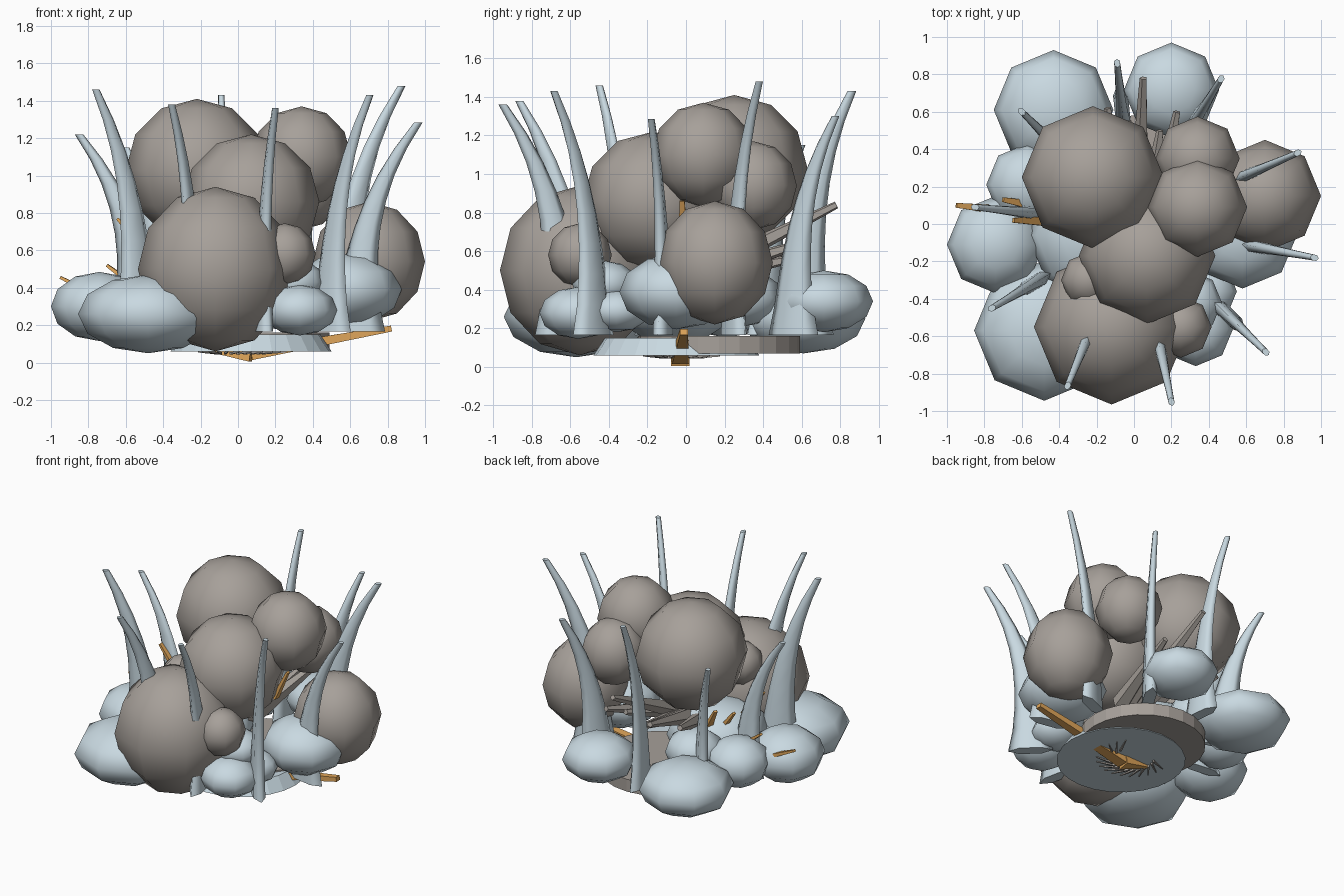
import bpy, bmesh, math
from mathutils import Vector

cube = bpy.data.objects.get("Cube")
if cube:
    bpy.data.objects.remove(cube, do_unlink=True)


def material(name, rgb):
    m = bpy.data.materials.new(name)
    m.use_nodes = True
    m.diffuse_color = (*rgb, 1)
    m.node_tree.nodes["Principled BSDF"].inputs["Base Color"].default_value = (*rgb, 1)
    return m


STONE = material("warm grey", (0.385, 0.352, 0.322))
ICE = material("pale blue", (0.585, 0.695, 0.755))
AMBER = material("orange", (0.76, 0.39, 0.105))


def finish(bm, name, mat, smooth):
    bmesh.ops.recalc_face_normals(bm, faces=bm.faces)
    me = bpy.data.meshes.new(name)
    bm.to_mesh(me)
    bm.free()
    me.materials.append(mat)
    for p in me.polygons:
        p.use_smooth = smooth and len(p.vertices) < 5
    ob = bpy.data.objects.new(name, me)
    bpy.context.collection.objects.link(ob)


def blob(name, mat, x, y, z, r, rz):
    bm = bmesh.new()
    bmesh.ops.create_uvsphere(bm, u_segments=8, v_segments=6, radius=1)
    bmesh.ops.scale(bm, vec=(r, r, rz), verts=bm.verts)
    bmesh.ops.translate(bm, vec=(x, y, z), verts=bm.verts)
    finish(bm, name, mat, True)


def disc(name, mat, x, y, low, high, r_low, r_high):
    bm = bmesh.new()
    bmesh.ops.create_cone(bm, cap_ends=True, segments=24, radius1=r_low,
                          radius2=r_high, depth=high - low)
    bmesh.ops.translate(bm, vec=(x, y, (low + high) / 2), verts=bm.verts)
    finish(bm, name, mat, False)


def loft(name, mat, rings, smooth):
    """Skin a list of equal vertex loops and cap both ends."""
    bm = bmesh.new()
    loops = [[bm.verts.new(p) for p in ring] for ring in rings]
    n = len(loops[0])
    for a, b in zip(loops, loops[1:]):
        for i in range(n):
            j = (i + 1) % n
            bm.faces.new((a[i], a[j], b[j], b[i]))
    bm.faces.new(loops[0])
    bm.faces.new(loops[-1])
    finish(bm, name, mat, smooth)


def section(centre, u, v, a, b, n, phase=0.0):
    angles = [math.tau * (i + phase) / n for i in range(n)]
    return [centre + u * a * math.cos(t) + v * b * math.sin(t) for t in angles]


# Straight tapered twig between two points
def twig(name, mat, start, end, r1, r2, flat=1.0, n=5):
    s, e = Vector(start), Vector(end)
    d = (e - s).normalized()
    u = d.cross(Vector((0, 0, 1))).normalized()
    v = d.cross(u)
    loft(name, mat, [section(s, u, v, r1, r1 * flat, n, 0.5),
                     section(e, u, v, r2, r2 * flat, n, 0.5)], False)


# Curved blade: upright root, leaning out to the tip, wide along its radius
def spike(name, x, y, z, root, steps=8):
    out = Vector((x, y, 0)).normalized()
    side = Vector((-out.y, out.x, 0))
    reach = math.hypot(x, y)
    rings = []
    for i in range(steps + 1):
        t = i / steps
        centre = out * (root + (reach - root) * t ** 2.6)
        centre.z = 0.165 + (z - 0.165) * t
        rings.append(section(centre, out, side, 0.15 - 0.127 * t ** 0.68,
                             0.046 - 0.028 * t, 6))
    loft(name, ICE, rings, True)


# Rounded boulders
boulders = [
    (-0.12, -0.55, 0.5, 0.415, 0.44), (0.07, -0.17, 0.86, 0.365, 0.36),
    (-0.22, 0.25, 1.03, 0.38, 0.38), (0.34, 0.09, 1.1, 0.265, 0.27),
    (0.34, 0.35, 0.94, 0.225, 0.23), (0.7, 0.15, 0.54, 0.3, 0.32),
    (0.25, -0.55, 0.58, 0.165, 0.165), (-0.24, -0.3, 0.76, 0.15, 0.15),
]
for i, b in enumerate(boulders):
    blob(f"boulder_{i + 1}", STONE, *b)

# Flattened pale cushions around the base, with a mound in the middle
cushions = [
    (-0.74, -0.11, 0.3, 0.26, 0.185), (-0.48, -0.57, 0.26, 0.375, 0.21),
    (-0.43, 0.61, 0.25, 0.32, 0.18), (0.2, 0.715, 0.34, 0.255, 0.16),
    (-0.57, 0.21, 0.32, 0.22, 0.17), (0.58, -0.05, 0.39, 0.295, 0.195),
    (0.33, -0.56, 0.28, 0.2, 0.135), (0.38, -0.36, 0.29, 0.17, 0.11),
    (0.3, -0.42, 0.43, 0.17, 0.12), (-0.28, 0.3, 0.36, 0.2, 0.15),
    (-0.22, -0.06, 0.35, 0.35, 0.22),
]
for i, c in enumerate(cushions):
    blob(f"cushion_{i + 1}", ICE, *c)

# Ring of spikes: tip position and root radius
spikes = [
    (-0.85, 0.09, 1.22, 0.54), (-0.76, -0.45, 1.46, 0.62),
    (-0.355, -0.865, 1.38, 0.63), (0.2, -0.95, 1.36, 0.65),
    (0.705, -0.685, 1.43, 0.69), (0.965, -0.18, 1.285, 0.65),
    (0.875, 0.38, 1.48, 0.62), (0.465, 0.775, 1.3, 0.65),
    (-0.09, 0.86, 1.43, 0.62), (-0.6, 0.6, 1.15, 0.6),
]
for i, s in enumerate(spikes):
    spike(f"spike_{i + 1}", *s)

# Base plates
disc("stone_plate", STONE, 0.07, 0.17, 0.07, 0.16, 0.42, 0.42)
disc("pale_plate", ICE, 0.07, -0.05, 0.06, 0.15, 0.43, 0.37)

# Stone branches pointing backwards
branches = [(0.05, 0.78, 0.84), (0.23, 0.6, 0.64), (-0.14, 0.62, 0.63),
            (0.14, 0.5, 0.6), (-0.3, 0.5, 0.6), (-0.03, 0.55, 0.56)]
for i, e in enumerate(branches):
    twig(f"branch_{i + 1}", STONE, (e[0] * 0.5, 0.0, 0.45), e, 0.065, 0.02)

# Orange blades poking out between the blobs
blades = [(-0.95, 0.1, 0.455), (-0.7, 0.13, 0.52), (-0.645, 0.02, 0.77),
          (0.42, -0.02, 0.86), (-0.46, 0.1, 0.6), (-0.38, 0.2, 0.63)]
for i, e in enumerate(blades):
    twig(f"orange_blade_{i + 1}", AMBER, Vector(e) * 0.75, e, 0.035, 0.018, 0.6, 4)

# Large orange blade and wedge on the underside
twig("orange_long_blade", AMBER, (0.07, -0.03, 0.045), (0.82, -0.01, 0.182), 0.06, 0.03, 0.75, 4)
twig("orange_wedge", AMBER, (0.07, -0.03, 0.032), (-0.12, 0.0, 0.055), 0.07, 0.015, 0.55, 4)

# Swirl of thin twigs under the plate
for i in range(16):
    a = math.radians(150 + 15 * i)
    p = Vector((0.03 + 0.14 * math.cos(a), 0.02 + 0.14 * math.sin(a), 0.05))
    q = p + Vector((math.cos(a + 0.9), math.sin(a + 0.9), 0.05)) * 0.13
    twig(f"under_twig_{i + 1}", STONE, p, q, 0.01, 0.004, 1.0, 4)
